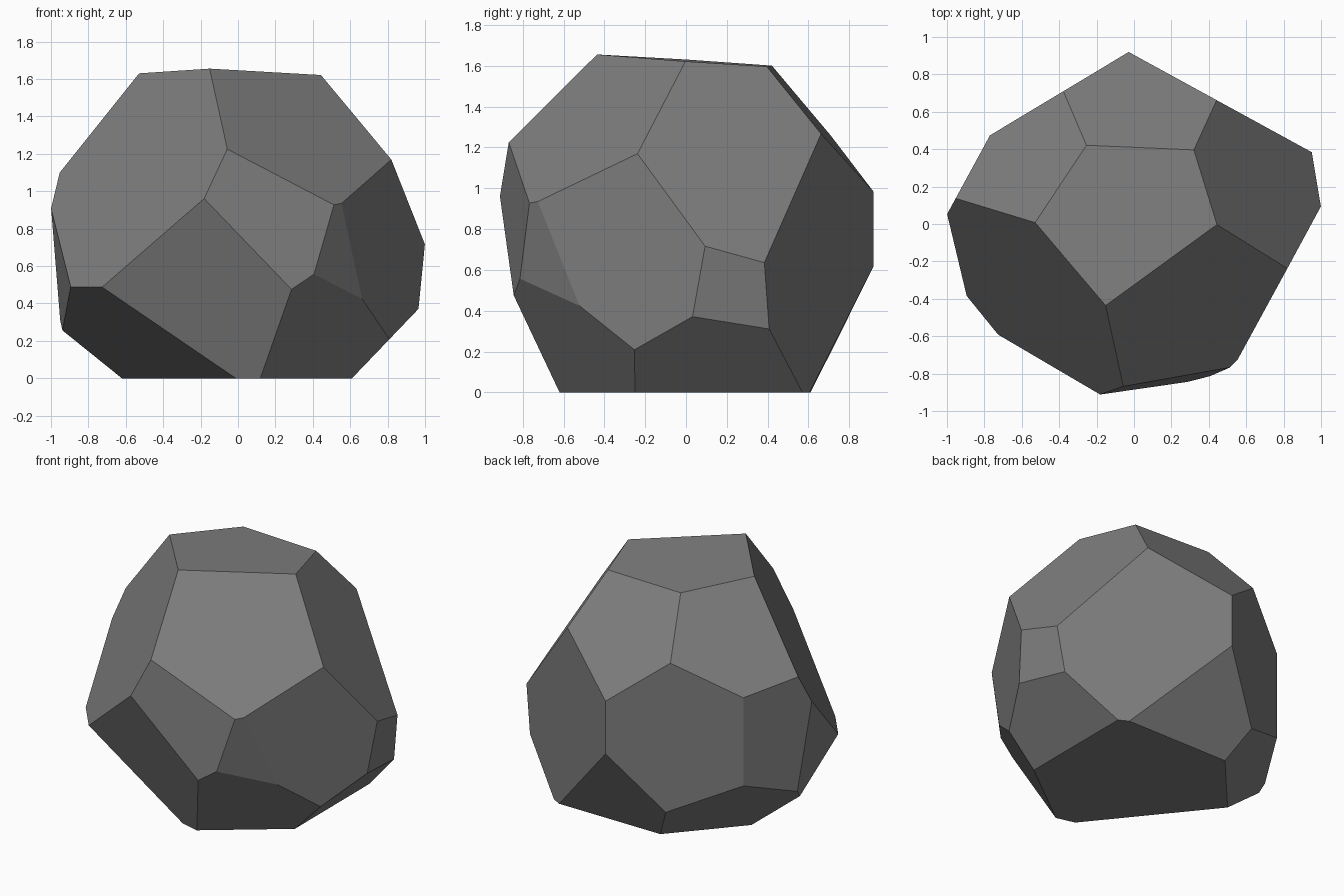
import bpy, bmesh
from mathutils import Vector

if "Cube" in bpy.data.objects:
    bpy.data.objects.remove(bpy.data.objects["Cube"])

# Flat cuts that chisel the rock: outward normal, distance from the rock's centre
CENTRE = Vector((0, 0, 0.8))
CUTS = [
    # crown
    ((0.010, 0.065, 0.998), 0.824),
    # upper facets
    ((0.457, -0.575, 0.679), 0.762),
    ((-0.7025, -0.573, 0.422), 0.7175),
    ((-0.633, 0.4647, 0.6193), 0.8525),
    ((0.038, 0.771, 0.6355), 0.824),
    ((0.804, 0.281, 0.5237), 0.786),
    # upright side facets
    ((0.48, 0.877, 0.0), 0.793),
    ((-0.515, 0.857, 0.0), 0.803),
    ((-0.878, 0.478, 0.0), 0.903),
    ((-0.985, -0.139, -0.1005), 0.966),
    ((0.2063, -0.9765, 0.0627), 0.863),
    ((0.7167, -0.6866, -0.12), 0.8793),
    ((0.878, -0.478, -0.002), 0.833),
    ((0.9838, 0.132, -0.121), 1.0055),
    # undercut facets
    ((-0.5116, -0.411, -0.7545), 0.8505),
    ((-0.231, -0.9084, -0.3483), 0.814),
    ((0.722, 0.0, -0.692), 0.9935),
    ((0.519, -0.688, -0.5075), 0.894),
    ((0.0056, 0.8936, -0.4489), 0.903),
    ((-0.602, 0.535, -0.592), 0.9397),
]


def chisel(bm, normal, distance):
    """Slice off everything beyond the plane and cap the cut."""
    n = Vector(normal).normalized()
    cut = bmesh.ops.bisect_plane(
        bm, geom=bm.verts[:] + bm.edges[:] + bm.faces[:], dist=1e-6,
        plane_co=CENTRE + n * distance, plane_no=n, clear_outer=True)
    rim = [e for e in cut["geom_cut"] if isinstance(e, bmesh.types.BMEdge)]
    if rim:
        bmesh.ops.edgeloop_fill(bm, edges=rim)


# Block standing on the ground, chiselled into the rock
bm = bmesh.new()
bmesh.ops.create_cube(bm, size=4)
bmesh.ops.translate(bm, verts=bm.verts, vec=(0, 0, 2))
for normal, distance in CUTS:
    chisel(bm, normal, distance)
bmesh.ops.recalc_face_normals(bm, faces=bm.faces)

mesh = bpy.data.meshes.new("faceted_rock")
bm.to_mesh(mesh)
bm.free()

# Single stone colour
stone = bpy.data.materials.new("stone_grey")
stone.diffuse_color = (0.21, 0.21, 0.21, 1)
stone.use_nodes = True
stone.node_tree.nodes["Principled BSDF"].inputs["Base Color"].default_value = stone.diffuse_color
mesh.materials.append(stone)

rock = bpy.data.objects.new("faceted_rock", mesh)
bpy.context.collection.objects.link(rock)
